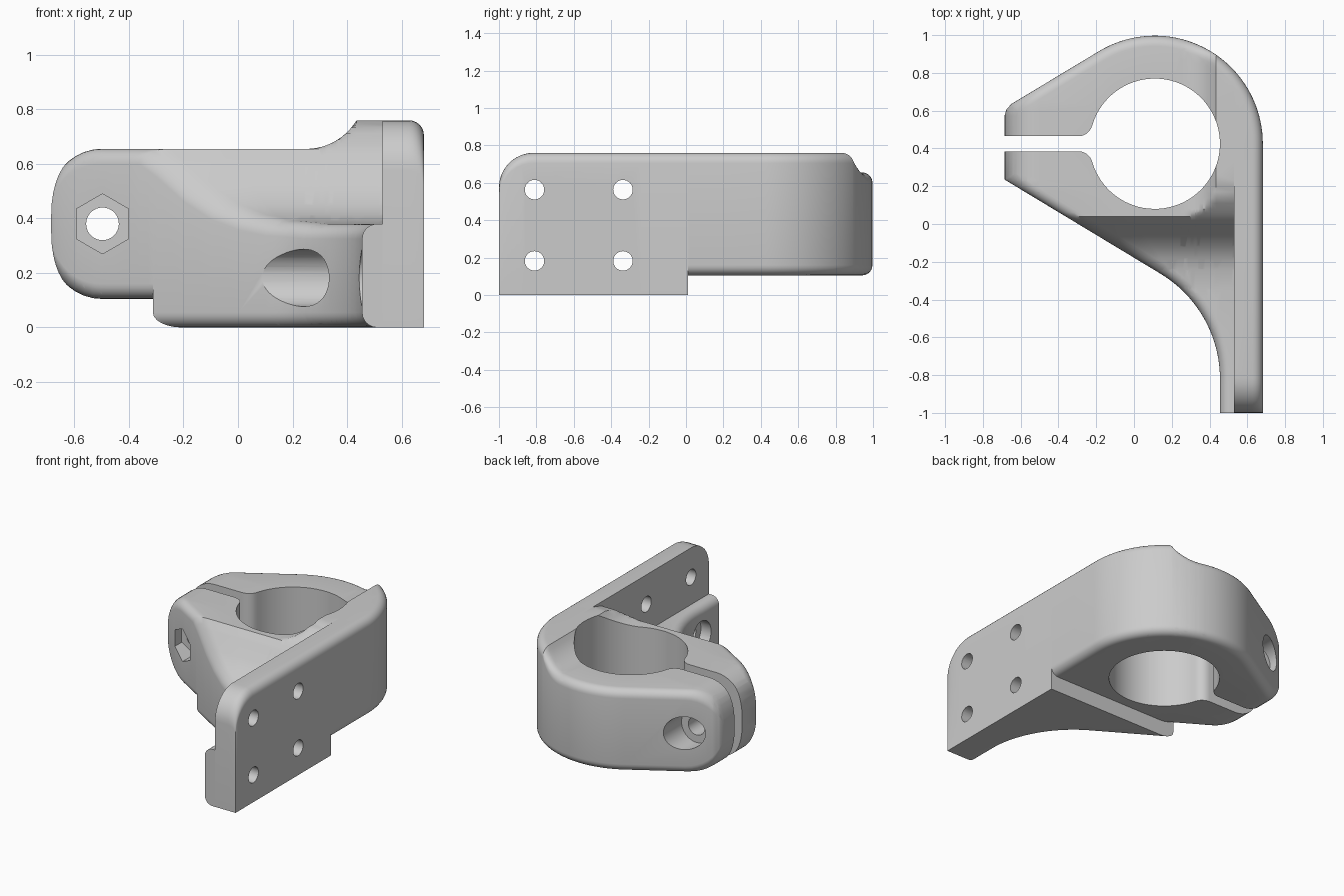
import bpy, bmesh
from math import sin, cos, pi, sqrt, radians
from mathutils import Vector, Matrix

cube = bpy.data.objects.get("Cube")
if cube:
    bpy.data.objects.remove(cube)

grey = bpy.data.materials.new("plain grey")
grey.use_nodes = True
grey.diffuse_color = (0.6, 0.6, 0.6, 1)
grey.node_tree.nodes["Principled BSDF"].inputs["Base Color"].default_value = (0.6, 0.6, 0.6, 1)

CX, CY = 0.11, 0.425          # bore centre
BORE, OUTER = 0.345, 0.572    # clamp radii
END, SIDE = -0.685, 0.682     # ear end and mounting face
TOP, HIGH, LOW = 0.655, 0.76, 0.38
STEP = 0.105
ROUND = 0.055                 # rim fillet
EAR = 0.185                   # big corner radius
STEP_Y, WALL_X = 0.01, 0.53


def arc(cx, cy, r, a0, a1, n):
    angles = [radians(a0 + (a1 - a0) * i / n) for i in range(n + 1)]
    return [Vector((cx + r * cos(a), cy + r * sin(a))) for a in angles]


def offset(path, d):
    """Shift an open path to its right with mitred corners."""
    dirs = [(b - a).normalized() for a, b in zip(path, path[1:])]
    norms = [Vector((t.y, -t.x)) for t in dirs]
    norms = [norms[0]] + norms + [norms[-1]]
    return [p + (m + n) * d / (1 + m.dot(n)) for p, m, n in zip(path, norms, norms[1:])]


# Outer rim of the back half, and outer rim of the gusset and front ear
back_rim = ([Vector((END, 0.465)), Vector((END, 0.575)), Vector((END + 0.01, 0.607)), Vector((END + 0.035, 0.635))]
            + arc(CX, CY, OUTER, 121, 0, 40) + [Vector((SIDE, -1))])
front_rim = ([Vector((0.455, -1))] + arc(-0.195, -0.82, 0.65, 0, 59, 20)
             + [Vector((END, 0.235)), Vector((END, 0.385))])

# Bore with rounded lips leading into the clamping slot
lip = arc(-0.294, 0.54, 0.075, -16, -90, 6)
bore = arc(CX, CY, BORE, -164, 164, 72)
inner = [Vector((p.x, 2 * CY - p.y)) for p in reversed(lip)] + bore[1:-1] + lip

S_CURVE = [(-0.34, 0.38), (-0.24, 0.392), (-0.18, 0.412), (-0.12, 0.45), (-0.06, 0.515),
           (0, 0.605), (0.04, 0.655), (0.08, 0.69), (0.14, 0.735), (0.23, 0.76)]


def saddle(y):
    """Height of the swept surface between gusset and clamp."""
    if y <= S_CURVE[0][0]:
        return LOW
    for (y0, z0), (y1, z1) in zip(S_CURVE, S_CURVE[1:]):
        if y <= y1:
            return z0 + (z1 - z0) * (y - y0) / (y1 - y0)
    return HIGH


def corner_drop(d):
    return EAR - sqrt(max(0, EAR * EAR - d * d)) if d > 0 else 0


def top_height(x, y):
    if x > WALL_X:
        return HIGH - corner_drop(-0.815 - y)
    z = TOP - corner_drop(END + EAR - x)
    if x > 0.25:
        r = 0.215
        z = min(HIGH, TOP + r - sqrt(max(0, r * r - (x - 0.25) ** 2)))
    return min(z, saddle(y))


def bottom_height(x, y, drop):
    if y > STEP_Y:
        return STEP + corner_drop(END + EAR - x) + drop
    return 0 if x > 0.5 else drop


# Flat plan, with the rim fillet depth stored as z
bm = bmesh.new()
SEG = 6
rims = {0: [], 1: []}
for k in range(SEG + 1):
    a = pi / 2 * k / SEG
    for i, path in enumerate((back_rim, front_rim)):
        pts = offset(path, ROUND * (1 - cos(a)))
        rims[i].append([bm.verts.new((p.x, p.y, ROUND * (1 - sin(a)))) for p in pts])
for rows in rims.values():
    for lo, hi in zip(rows, rows[1:]):
        for j in range(len(lo) - 1):
            bm.faces.new((lo[j], hi[j], hi[j + 1], lo[j + 1]))
cap = bm.faces.new(rims[0][-1] + rims[1][-1] + [bm.verts.new((p.x, p.y, 0)) for p in inner])
bmesh.ops.triangulate(bm, faces=[cap])

# Slice the plan where the heights bend
steps = [radians(10 * i) for i in range(9)]
x_cuts = [END + EAR - EAR * sin(a) for a in steps]
x_cuts += [0.25 + 0.0185 * i for i in range(11)] + [WALL_X - 1e-4, WALL_X + 1e-4]
y_cuts = [-0.815 - EAR * sin(a) for a in steps]
y_cuts += [p[0] for p in S_CURVE] + [0.02, 0.06, 0.11, 0.17, 0.2, STEP_Y - 1e-4, STEP_Y + 1e-4]
for axis, cuts in ((Vector((1, 0, 0)), x_cuts), (Vector((0, 1, 0)), y_cuts)):
    for c in cuts:
        bmesh.ops.bisect_plane(bm, geom=bm.verts[:] + bm.edges[:] + bm.faces[:], dist=1e-6,
                               plane_co=axis * c, plane_no=axis)
bmesh.ops.triangulate(bm, faces=[f for f in bm.faces if len(f.verts) > 4])

# Thicken the plan: copy for the underside, wall up the border, set heights
top = bm.verts[:]
border = [e.verts[:] for e in bm.edges if e.is_boundary]
faces = bm.faces[:]
under = {v: bm.verts.new(v.co) for v in top}
for f in faces:
    bm.faces.new([under[v] for v in reversed(f.verts)])
for a, b in border:
    bm.faces.new((a, b, under[b], under[a]))
for v in top:
    x, y, drop = v.co
    under[v].co.z = bottom_height(x, y, drop)
    v.co.z = top_height(x, y) - drop
bmesh.ops.recalc_face_normals(bm, faces=bm.faces[:])
mesh = bpy.data.meshes.new("clamp_bracket")
bm.to_mesh(mesh)
bm.free()
bracket = bpy.data.objects.new("clamp_bracket", mesh)
bpy.context.collection.objects.link(bracket)
mesh.materials.append(grey)


def drill(axis, a, b, z, start, end, r, sides=32):
    """Cut a round or hexagonal hole along x or y."""
    mid = (start + end) / 2
    loc = (mid, a, z) if axis == "X" else (b, mid, z)
    turn = Matrix.Rotation(pi / 2, 4, "Y" if axis == "X" else "X")
    cb = bmesh.new()
    bmesh.ops.create_cone(cb, cap_ends=True, segments=sides, radius1=r, radius2=r,
                          depth=end - start, matrix=Matrix.Translation(loc) @ turn)
    me = bpy.data.meshes.new("hole_cutter")
    cb.to_mesh(me)
    cb.free()
    me.materials.append(grey)
    cutter = bpy.data.objects.new("hole_cutter", me)
    cutter.hide_render = True
    bpy.context.collection.objects.link(cutter)
    mod = bracket.modifiers.new("hole", "BOOLEAN")
    mod.operation, mod.solver, mod.object = "DIFFERENCE", "EXACT", cutter
    bpy.ops.object.modifier_apply(modifier=mod.name)
    bpy.data.objects.remove(cutter)


bpy.ops.object.select_all(action="DESELECT")
bracket.select_set(True)
bpy.context.view_layer.objects.active = bracket

# Mounting holes, the lower pair counterbored through the gusset
for y in (-0.81, -0.337):
    for z in (0.182, 0.563):
        drill("X", y, 0, z, 0.4, 0.9, 0.052)
    drill("X", y, 0, 0.182, -0.3, WALL_X, 0.105, 48)

# Clamp bolt hole, hexagonal nut pocket and round head recess
drill("Y", 0, -0.497, LOW, -0.1, 0.95, 0.06)
drill("Y", 0, -0.497, LOW, -0.2, 0.25, 0.11, 6)
drill("Y", 0, -0.497, LOW, 0.6, 1.1, 0.11, 48)

bpy.ops.object.shade_smooth_by_angle(angle=radians(32))
